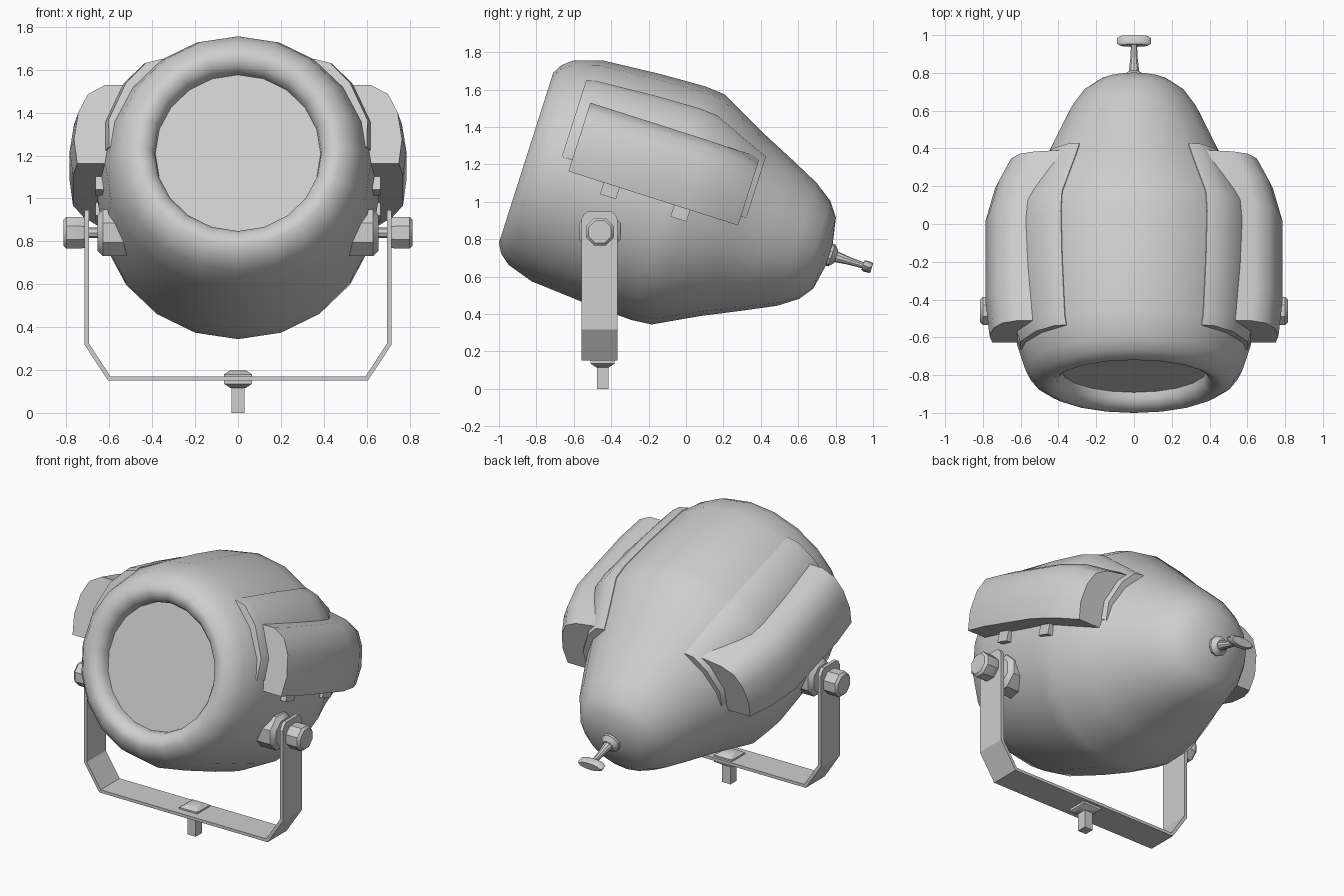
import bpy, bmesh, math
from mathutils import Matrix, Vector

cube = bpy.data.objects.get("Cube")
if cube:
    bpy.data.objects.remove(cube)

grey = bpy.data.materials.new("light_grey")
grey.use_nodes = True
grey.diffuse_color = (0.62, 0.62, 0.62, 1)
grey.node_tree.nodes["Principled BSDF"].inputs["Base Color"].default_value = (0.62, 0.62, 0.62, 1)

# Lamp frame: y runs back along the beam axis, z is up, origin at the rim centre
LAMP = Matrix.Translation((0, -0.855, 1.235)) @ Matrix.Rotation(math.radians(-17.7), 4, 'X')
WORLD = Matrix.Identity(4)


def loft(name, sections, matrix=WORLD, angle=35):
    """Skin a list of equal-length cross-sections and cap both ends."""
    bm = bmesh.new()
    rings = [[bm.verts.new(matrix @ Vector(p)) for p in s] for s in sections]
    n = len(rings[0])
    for a, b in zip(rings, rings[1:]):
        for i in range(n):
            j = (i + 1) % n
            bm.faces.new((a[i], a[j], b[j], b[i]))
    bm.faces.new(rings[0])
    bm.faces.new(rings[-1])
    bmesh.ops.recalc_face_normals(bm, faces=bm.faces)
    mesh = bpy.data.meshes.new(name)
    bm.to_mesh(mesh)
    bm.free()
    mesh.materials.append(grey)
    obj = bpy.data.objects.new(name, mesh)
    bpy.context.collection.objects.link(obj)
    bpy.ops.object.select_all(action='DESELECT')
    obj.select_set(True)
    bpy.context.view_layer.objects.active = obj
    bpy.ops.object.shade_smooth_by_angle(angle=math.radians(angle))
    return obj


def lathe(name, profile, sides, matrix, turn=0.0, angle=35):
    """Turn (distance, radius) pairs about the y axis of the matrix."""
    steps = [turn + math.tau * i / sides for i in range(sides)]
    return loft(name, [[(r * math.sin(a), d, r * math.cos(a)) for a in steps]
                       for d, r in profile], matrix, angle)


def box(name, lo, hi, matrix=WORLD):
    (x0, y0, z0), (x1, y1, z1) = lo, hi
    return loft(name, [[(x0, y, z0), (x1, y, z0), (x1, y, z1), (x0, y, z1)]
                       for y in (y0, y1)], matrix)


# Housing with a rolled front lip, and the lens set inside it
shell = [(0.09, 0.385), (0.05, 0.39), (0.02, 0.41), (0, 0.445), (0, 0.478), (0.03, 0.53),
         (0.085, 0.574), (0.228, 0.62), (0.55, 0.645), (0.8, 0.655), (0.91, 0.645),
         (1.15, 0.52), (1.35, 0.427), (1.52, 0.345), (1.62, 0.275), (1.675, 0.2),
         (1.7, 0.07), (1.705, 0.02)]
lathe("housing", shell, 20, LAMP, angle=50)
lathe("lens", [(0.085, 0.386), (0.1, 0.386)], 20, LAMP)

# Rear handle: boss, tapered stem and crossbar
lathe("handle_boss", [(1.66, 0.062), (1.715, 0.062), (1.74, 0.035)], 10, LAMP)
lathe("handle_stem", [(1.72, 0.032), (1.82, 0.02), (1.91, 0.016)], 10, LAMP)
bar = LAMP @ Matrix.Diagonal((0.09, 1, 0.03, 1))
lathe("handle_crossbar", [(1.89, 0.85), (1.9, 1), (1.93, 1), (1.94, 0.85)], 12, bar)


def shell_radius(d):
    for (d0, r0), (d1, r1) in zip(shell[4:], shell[5:]):
        if d0 <= d <= d1:
            return r0 + (r1 - r0) * (d - d0) / (d1 - d0)


pod_outline = [(0.3, 0), (0.77, 0), (0.785, 0.12), (0.765, 0.25),
               (0.72, 0.34), (0.64, 0.385), (0.3, 0.385)]
pod_steps = [(0.238, 0.02, 1), (0.42, 0, 1), (0.88, 0, 1), (1.06, 0.05, 0.99), (1.19, 0.115, 0.9)]
flange_edge = [(54, 0.005), (48, 0.035), (36, 0.04), (18, 0.03), (6, 0.0)]

for side, sx in (("left", 1), ("right", -1)):
    # Side pod, following the curve of the housing
    loft(side + "_pod", [[(sx * (x - inset * (x > 0.3)), d, z * (rise if x > 0.3 else 1))
                          for x, z in pod_outline] for d, inset, rise in pod_steps], LAMP)

    # Raised flange between pod and housing
    sections = []
    for d in (0.18, 0.23, 0.55, 0.8, 0.91, 1.15, 1.22):
        r = shell_radius(d)
        ring = [(r + lift, math.radians(a)) for a, lift in flange_edge]
        ring += [(r - 0.12, math.radians(a)) for a in (6, 54)]
        sections.append([(sx * q * math.cos(a), d, q * math.sin(a)) for q, a in ring])
    loft(side + "_flange", sections, LAMP)

    # Small latches under the pod
    for n, d in enumerate((0.48, 0.876)):
        box(f"{side}_latch_{n + 1}", (sx * 0.6, d - 0.045, -0.065),
            (sx * 0.665, d + 0.045, 0.03), LAMP)

    # Pivot block, axle and clamp knob; local y points outward
    pivot = Matrix.Translation((0, -0.46, 0.84)) @ Matrix.Rotation(-sx * math.pi / 2, 4, 'Z')
    eighth = math.pi / 8
    lathe(side + "_pivot_block", [(0.42, 0.118), (0.63, 0.118), (0.655, 0.09)], 8, pivot, eighth)
    lathe(side + "_axle", [(0.63, 0.025), (0.74, 0.025)], 8, pivot)
    lathe(side + "_clamp_knob", [(0.715, 0.075), (0.73, 0.08), (0.8, 0.08), (0.815, 0.065)],
          8, pivot, eighth)

# Yoke strap: half of the path is mirrored
half = [(0.705, 0.947, 0.065), (0.705, 0.935, 0.082), (0.705, 0.905, 0.0975),
        (0.705, 0.32, 0.0975), (0.6, 0.16, 0.0975)]
path = half + [(-x, z, w) for x, z, w in reversed(half)]
straps = []
for i, (x, z, w) in enumerate(path):
    a, b = path[max(i - 1, 0)], path[min(i + 1, len(path) - 1)]
    before = Vector((x - a[0], z - a[1])).normalized()
    after = Vector((b[0] - x, b[1] - z)).normalized()
    run = (before + after).normalized()
    nx, nz = -run.y * 0.011, run.x * 0.011
    straps.append([(x + nx, -0.4625 - w, z + nz), (x + nx, -0.4625 + w, z + nz),
                   (x - nx, -0.4625 + w, z - nz), (x - nx, -0.4625 - w, z - nz)])
loft("yoke", straps, angle=20)

# Mounting spigot and its cap through the yoke
box("spigot", (-0.03, -0.477, 0), (0.03, -0.415, 0.15))
cap = [(0.035, 0.115), (0.065, 0.135), (0.065, 0.18), (0.038, 0.198)]
loft("spigot_cap", [[(h * u, -0.446 + h * v, z) for u, v in ((-1, -1), (1, -1), (1, 1), (-1, 1))]
                    for h, z in cap])
